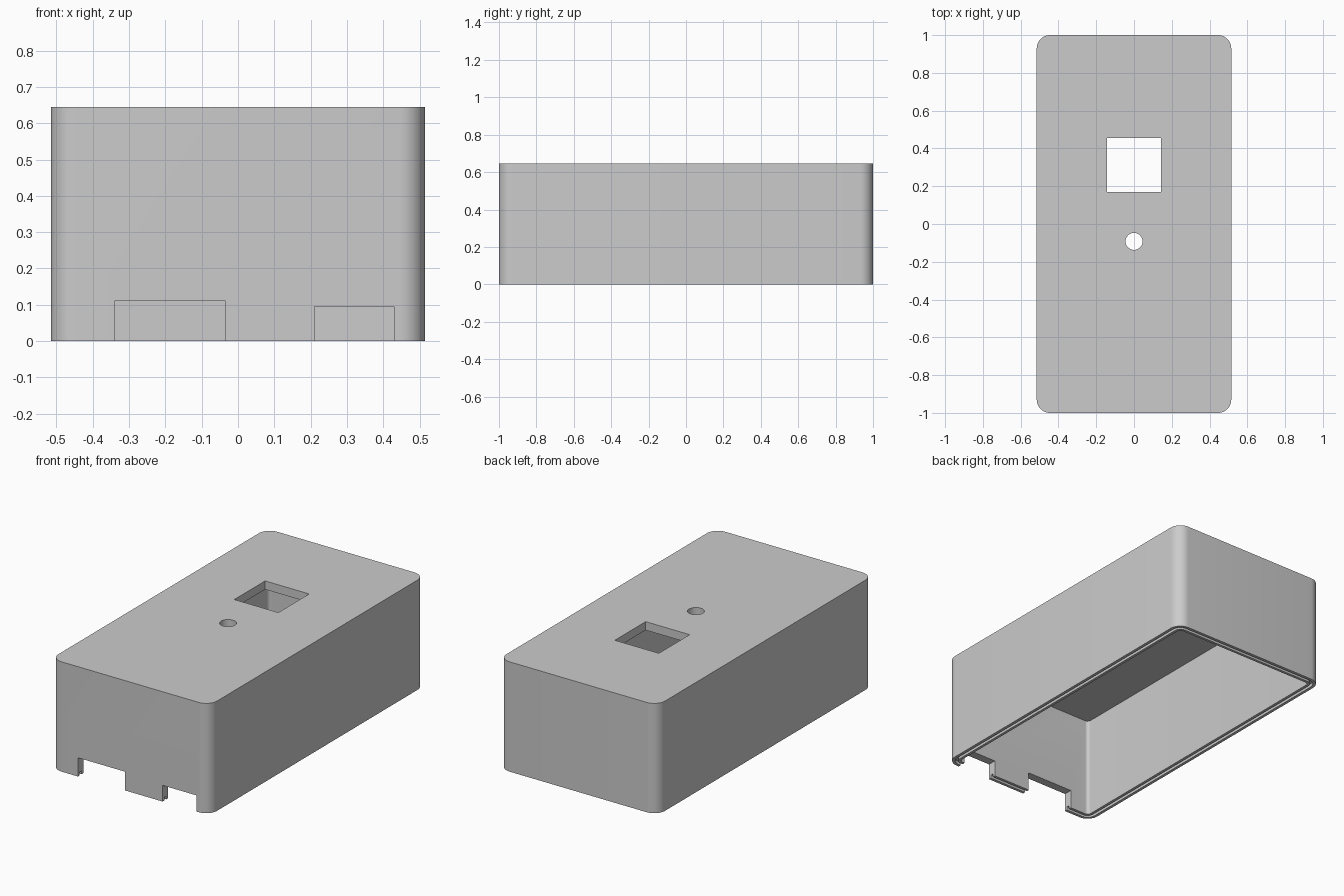
import bpy, bmesh, math

cube = bpy.data.objects.get("Cube")
if cube:
    bpy.data.objects.remove(cube, do_unlink=True)

WIDTH, LENGTH, HEIGHT = 1.03, 2.0, 0.645
RADIUS, WALL, SEGMENTS = 0.07, 0.05, 10

grey = bpy.data.materials.new("plain grey")
grey.use_nodes = True
colour = (0.6, 0.6, 0.6, 1)
grey.diffuse_color = colour
grey.node_tree.nodes["Principled BSDF"].inputs["Base Color"].default_value = colour


def make_object(name, bm):
    bmesh.ops.recalc_face_normals(bm, faces=bm.faces)
    mesh = bpy.data.meshes.new(name)
    bm.to_mesh(mesh)
    bm.free()
    obj = bpy.data.objects.new(name, mesh)
    bpy.context.collection.objects.link(obj)
    mesh.materials.append(grey)
    return obj


def rounded_loop(bm, inset, z):
    """Rounded rectangle, moved inwards from the outer outline."""
    r = RADIUS - inset
    cx, cy = WIDTH / 2 - RADIUS, LENGTH / 2 - RADIUS
    verts = []
    for quarter, (sx, sy) in enumerate([(1, 1), (-1, 1), (-1, -1), (1, -1)]):
        for i in range(SEGMENTS + 1):
            a = (quarter + i / SEGMENTS) * math.pi / 2
            verts.append(bm.verts.new((sx * cx + r * math.cos(a), sy * cy + r * math.sin(a), z)))
    return verts


# Hollow case: outer wall, grooved rim, inner wall
profile = [(0, HEIGHT), (0, 0), (0.017, 0), (0.017, 0.02), (0.034, 0.02),
           (0.034, 0), (WALL, 0), (WALL, HEIGHT - WALL)]
bm = bmesh.new()
loops = [rounded_loop(bm, inset, z) for inset, z in profile]
for a, b in zip(loops, loops[1:]):
    for i in range(len(a)):
        j = (i + 1) % len(a)
        bm.faces.new((a[i], a[j], b[j], b[i]))
bm.faces.new(loops[0])
bm.faces.new(loops[-1])
case = make_object("case", bm)


def cut(cutter):
    """Subtract a cutter from the case, then discard it."""
    cutter.hide_render = True
    mod = case.modifiers.new(cutter.name, 'BOOLEAN')
    mod.operation, mod.solver, mod.object = 'DIFFERENCE', 'EXACT', cutter
    bpy.context.view_layer.objects.active = case
    bpy.ops.object.modifier_apply(modifier=mod.name)
    bpy.data.objects.remove(cutter, do_unlink=True)


def box_cutter(name, low, high):
    bm = bmesh.new()
    bmesh.ops.create_cube(bm, size=1)
    for v in bm.verts:
        v.co = [(a + b) / 2 + c * (b - a) for a, b, c in zip(low, high, v.co)]
    return make_object(name, bm)


# Cable notches in the front wall
cut(box_cutter("wide_notch", (-0.34, -1.1, -0.1), (-0.035, -0.9, 0.11)))
cut(box_cutter("narrow_notch", (0.21, -1.1, -0.1), (0.43, -0.9, 0.095)))

# Square window and round hole through the top
cut(box_cutter("window", (-0.143, 0.17, 0.5), (0.143, 0.456, 0.8)))
bm = bmesh.new()
bmesh.ops.create_cone(bm, cap_ends=True, segments=32, radius1=0.045, radius2=0.045, depth=0.3)
bmesh.ops.translate(bm, verts=bm.verts, vec=(0, -0.092, HEIGHT))
cut(make_object("round_hole", bm))

bpy.ops.object.select_all(action='DESELECT')
case.select_set(True)
bpy.context.view_layer.objects.active = case
bpy.ops.object.shade_smooth_by_angle(angle=math.radians(30))
